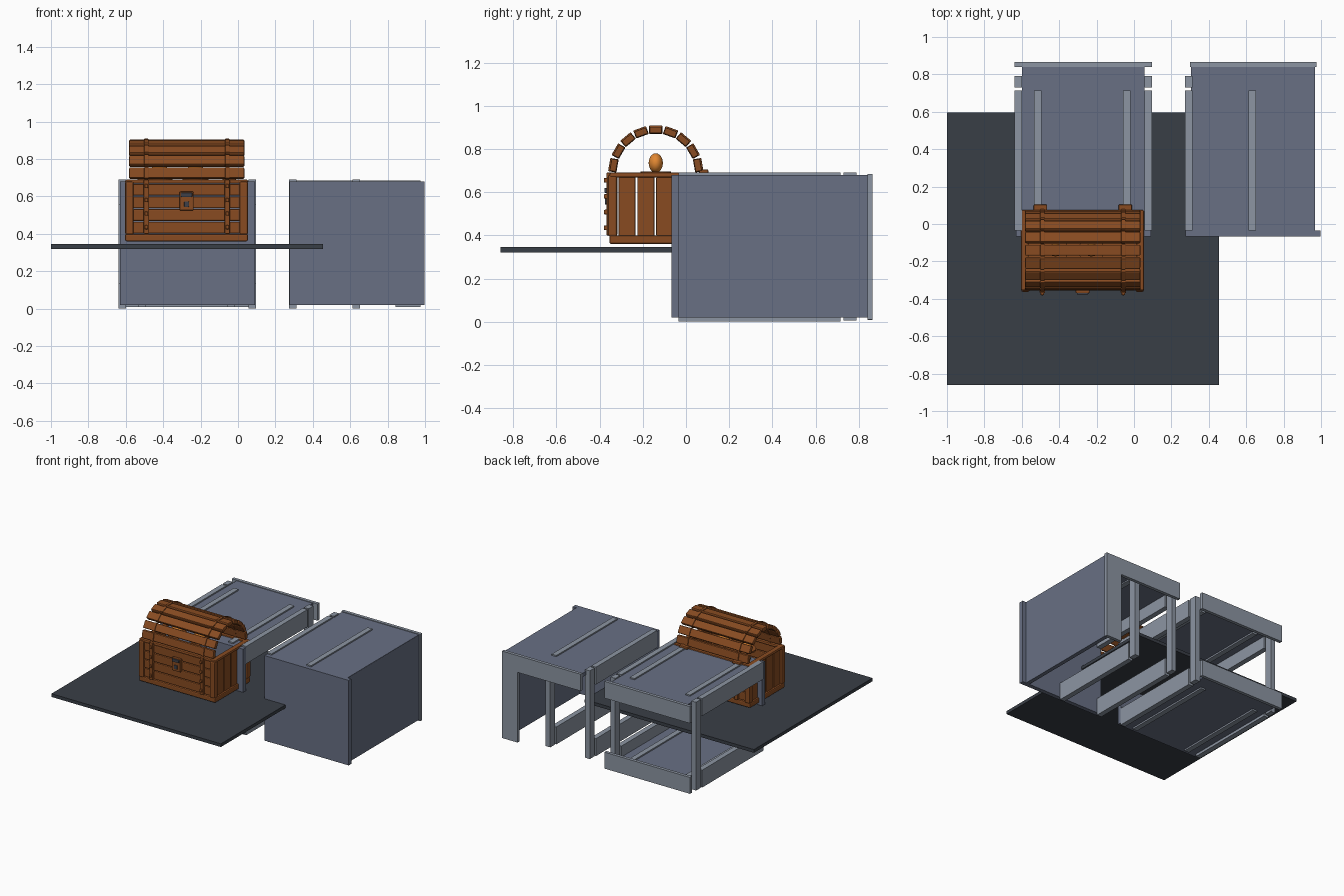
import bpy, math
from mathutils import Matrix

if "Cube" in bpy.data.objects:
    bpy.data.objects.remove(bpy.data.objects["Cube"], do_unlink=True)


def material(name, rgb):
    lin = [((c / 255 + 0.055) / 1.055) ** 2.4 for c in rgb]
    m = bpy.data.materials.new(name)
    m.use_nodes = True
    m.diffuse_color = (*lin, 1)
    m.node_tree.nodes["Principled BSDF"].inputs["Base Color"].default_value = (*lin, 1)
    return m


PANEL = material("blue grey panel", (104, 112, 132))
FRAME = material("light grey frame", (140, 149, 162))
SLAB = material("charcoal slab", (57, 62, 70))
WOOD = material("brown wood", (136, 75, 33))
IRON = material("dark iron", (62, 64, 72))
ORANGE = material("orange", (226, 136, 50))


def finish(name, mat):
    ob = bpy.context.object
    ob.name = name
    ob.data.materials.append(mat)
    return ob


def box(name, x, y, z, mat, bevel=0, matrix=None):
    """Box spanning the (low, high) pairs x, y, z, optionally moved by a matrix."""
    bpy.ops.mesh.primitive_cube_add(size=1)
    ob = finish(name, mat)
    spans = (x, y, z)
    local = Matrix.Translation([(a + b) / 2 for a, b in spans])
    local = local @ Matrix.Diagonal([b - a for a, b in spans] + [1])
    ob.data.transform((matrix or Matrix()) @ local)
    if bevel:
        mod = ob.modifiers.new("rounded edges", "BEVEL")
        mod.width = bevel
        mod.segments = 2
    return ob


# Floor slab
box("floor_slab", (-1, 0.455), (-0.86, 0.595), (0.32, 0.345), SLAB)

# Shared plank sizes of the two grey tables
HIGH, PLANK, T = 0.69, 0.135, 0.04
RUN = (-0.035, 0.715)
POST = (0.73, 0.79)
BACK = (0.84, 0.865)
DEEP = (-0.035, 0.84)
FRONT = (-0.068, -0.035)
TOP = (0.65, 0.68)
LOW = (0.02, 0.05)

# Left table: top and bottom decks, open sides and back
box("left_table_front", (-0.63, 0.092), FRONT, (0.02, 0.68), PANEL)
for label, deck, beam in (("top", TOP, (HIGH - PLANK, 0.685)), ("bottom", LOW, (0.008, PLANK))):
    box("left_table_deck_" + label, (-0.6, 0.055), DEEP, deck, PANEL)
    box("left_table_back_beam_" + label, (-0.64, 0.095), BACK, beam, FRAME)
    for x in (-0.535, -0.058):
        box("left_table_batten_" + label, (x, x + T), RUN, (deck[0] - 0.012, deck[1] + 0.01), FRAME)
    rail = (HIGH - PLANK, HIGH) if label == "top" else (0, PLANK)
    for x in (-0.64, 0.055):
        box("left_table_rail_" + label, (x, x + T), RUN, rail, FRAME)
for x in (-0.64, 0.055):
    box("left_table_post", (x, x + T), POST, (0.005, HIGH), FRAME)

# Right table: top deck and one closed side
box("right_table_front", (0.275, 0.998), FRONT, (0.02, 0.68), PANEL)
box("right_table_deck", (0.305, 0.966), DEEP, TOP, PANEL)
box("right_table_side", (0.936, 0.967), DEEP, (0.02, 0.678), PANEL)
box("right_table_back_beam", (0.3, 0.976), BACK, (HIGH - PLANK, 0.685), FRAME)
box("right_table_back_post", (0.842, 0.976), BACK, (0.01, HIGH - PLANK), FRAME)
box("right_table_batten", (0.613, 0.653), RUN, (0.64, HIGH), FRAME)
box("right_table_side_rail", (0.273, 0.313), RUN, (HIGH - PLANK, HIGH), FRAME)
for x, top in ((0.273, HIGH), (0.613, 0.65)):
    box("right_table_post", (x, x + T), POST, (0.005, top), FRAME)
    box("right_table_bottom_rail", (x, x + T), RUN, (0, PLANK), FRAME)

# Chest frame: corner posts, bottom and top beams
CX, CY = -0.275, -0.14
X0, X1, Y0, Y1 = -0.603, 0.053, -0.363, 0.083
for x in ((X0, X0 + 0.045), (X1 - 0.045, X1)):
    for y in ((Y0, Y0 + 0.045), (Y1 - 0.045, Y1)):
        box("chest_corner_post", x, y, (0.395, 0.68), WOOD, 0.01)
for label, z in (("bottom", (0.36, 0.4)), ("top", (0.668, 0.69))):
    for y in (Y0 + 0.008, Y1 - 0.048):
        box("chest_beam_" + label, (X0, X1), (y, y + 0.04), z, WOOD, 0.008)
    for x in (X0, X1 - 0.04):
        box("chest_end_beam_" + label, (x, x + 0.04), (Y0 + 0.01, Y1 - 0.01), z, WOOD, 0.008)

# Chest walls: horizontal boards front and back, upright boards at the ends
for i in range(4):
    z = 0.402 + i * 0.0675
    for y in (Y0 + 0.015, Y1 - 0.037):
        box("chest_wall_board", (X0 + 0.04, X1 - 0.04), (y, y + 0.022), (z, z + 0.062), WOOD, 0.006)
    y = Y0 + 0.05 + i * 0.0875
    for x in (X0 + 0.012, X1 - 0.034):
        box("chest_end_board", (x, x + 0.022), (y, y + 0.079), (0.395, 0.672), WOOD, 0.006)
    box("chest_floor_board", (X0 + 0.03, X1 - 0.03), (y, y + 0.083), (0.365, 0.385), WOOD)

# Straps with rivets, and hinges at the back
STRAPS = (-0.49, -0.057)
for x in STRAPS:
    for y in ((Y0 - 0.006, Y0 + 0.02), (Y1 - 0.02, Y1 + 0.004)):
        box("chest_strap", (x - 0.014, x + 0.014), y, (0.4, 0.69), WOOD, 0.004)
    for z in (0.435, 0.508, 0.58, 0.655):
        box("strap_rivet", (x - 0.01, x + 0.01), (Y0 - 0.018, Y0), (z - 0.011, z + 0.011), WOOD, 0.006)
    hx = x - 0.01 if x < CX else x + 0.01
    box("chest_hinge", (hx - 0.036, hx + 0.036), (0.06, 0.104), (0.685, 0.705), WOOD, 0.006)

# Lid: arch of slats, each crossed by two short straps
for i in range(9):
    a = math.radians(10 + 20 * i)
    turn = Matrix.Translation((0, CY, 0.69)) @ Matrix.Rotation(a - math.pi / 2, 4, "X")
    box("lid_slat", (-0.582, 0.034), (-0.029, 0.029), (0.182, 0.213), WOOD, 0.006, turn)
    for x in STRAPS:
        box("lid_strap", (x - 0.012, x + 0.012), (-0.031, 0.031), (0.18, 0.219), WOOD, 0.004, turn)

# Lock
box("lock_plate", (-0.312, -0.238), (Y0 - 0.006, Y0 + 0.016), (0.525, 0.625), WOOD, 0.004)
box("lock_clasp", (-0.306, -0.244), (Y0 - 0.015, Y0), (0.597, 0.62), IRON, 0.004)
box("lock_keyhole", (-0.288, -0.262), (Y0 - 0.013, Y0), (0.543, 0.573), IRON, 0.004)

# Orange eggs on small round stands
for x in (-0.42, -0.228):
    bpy.ops.mesh.primitive_uv_sphere_add(segments=24, ring_count=12, radius=1)
    egg = finish("egg", ORANGE)
    egg.data.transform(Matrix.Translation((x, CY, 0.735)) @ Matrix.Diagonal((0.045, 0.033, 0.045, 1)))
    bpy.ops.object.shade_smooth_by_angle()
    bpy.ops.mesh.primitive_cylinder_add(vertices=24, radius=0.07, depth=0.012, location=(x, CY, 0.69))
    finish("egg_stand", WOOD)
